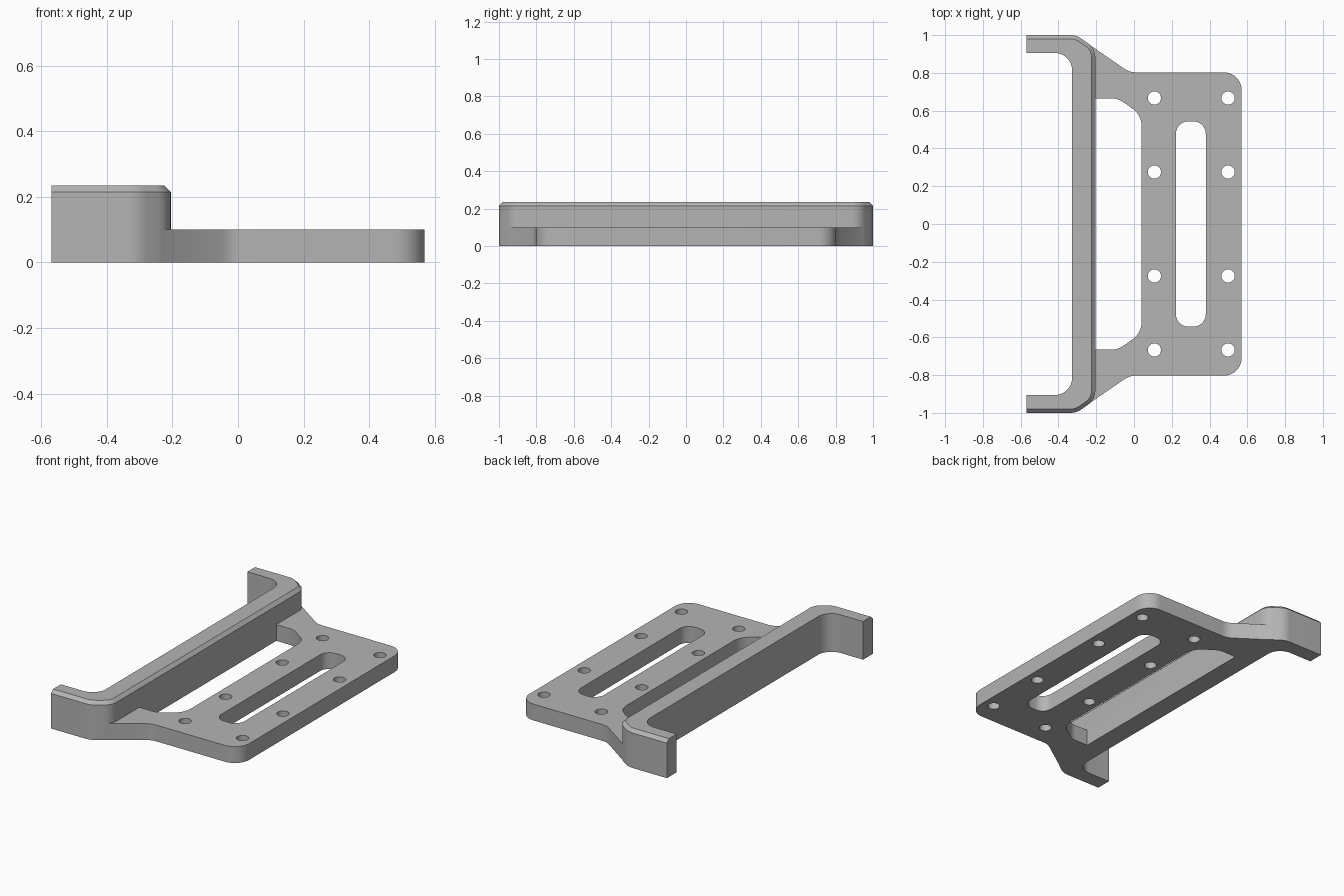
import bpy, bmesh, math
from mathutils import Vector

if "Cube" in bpy.data.objects:
    bpy.data.objects.remove(bpy.data.objects["Cube"], do_unlink=True)

RAIL_H, PLATE_H, CHAMFER = 0.235, 0.1, 0.02

grey = bpy.data.materials.new("plain grey")
grey.use_nodes = True
colour = (0.46, 0.46, 0.46, 1)
grey.diffuse_color = colour
grey.node_tree.nodes["Principled BSDF"].inputs["Base Color"].default_value = colour


def rounded(corners, steps=10):
    """Closed outline with each (x, y, radius) corner turned into an arc."""
    out = []
    n = len(corners)
    for i, (x, y, r) in enumerate(corners):
        p = Vector((x, y))
        if r == 0:
            out.append(p)
            continue
        a = (Vector(corners[i - 1][:2]) - p).normalized()
        b = (Vector(corners[(i + 1) % n][:2]) - p).normalized()
        half = a.angle(b) / 2
        centre = p + (a + b).normalized() * r / math.sin(half)
        start = p + a * r / math.tan(half) - centre
        end = p + b * r / math.tan(half) - centre
        sweep = math.pi - 2 * half
        for k in range(steps + 1):
            t = k / steps
            out.append(centre + (start * math.sin((1 - t) * sweep)
                                 + end * math.sin(t * sweep)) / math.sin(sweep))
    return out


def mirrored(half):
    return half + [(x, -y, r) for x, y, r in reversed(half)]


def add_prism(bm, outline, z0, z1):
    face = bm.faces.new([bm.verts.new((p.x, p.y, z0)) for p in outline])
    grown = bmesh.ops.extrude_face_region(bm, geom=[face])
    verts = [v for v in grown["geom"] if isinstance(v, bmesh.types.BMVert)]
    bmesh.ops.translate(bm, vec=(0, 0, z1 - z0), verts=verts)


def make_object(name, bm):
    bmesh.ops.recalc_face_normals(bm, faces=bm.faces[:])
    mesh = bpy.data.meshes.new(name)
    bm.to_mesh(mesh)
    bm.free()
    mesh.materials.append(grey)
    obj = bpy.data.objects.new(name, mesh)
    bpy.context.collection.objects.link(obj)
    return obj


def combine(target, other, operation):
    mod = target.modifiers.new(operation.title(), "BOOLEAN")
    mod.operation, mod.solver, mod.object = operation, "EXACT", other
    bpy.context.view_layer.objects.active = target
    bpy.ops.object.modifier_apply(modifier=mod.name)
    bpy.data.objects.remove(other, do_unlink=True)


# Tall C-shaped rail, chamfered along its outer top edge
bm = bmesh.new()
rail_half = [(-0.205, 0.93, 0.09), (-0.305, 1, 0.1), (-0.57, 1, 0),
             (-0.57, 0.905, 0), (-0.328, 0.905, 0.09)]
add_prism(bm, rounded(mirrored(rail_half)), 0, RAIL_H)
outer_edges = []
for e in bm.edges:
    mid = (e.verts[0].co + e.verts[1].co) / 2
    on_top = min(v.co.z for v in e.verts) > RAIL_H - 0.001
    if on_top and mid.x > -0.56 and (mid.x > -0.3 or abs(mid.y) > 0.93):
        outer_edges.append(e)
bmesh.ops.bevel(bm, geom=outer_edges, offset=CHAMFER, segments=1,
                affect="EDGES", clamp_overlap=False)
bracket = make_object("mounting_bracket", bm)

# Flat plate with two arms that run into the rail
bm = bmesh.new()
plate_half = [(0.57, 0.803, 0.095), (-0.024, 0.803, 0.1), (-0.26, 0.966, 0),
              (-0.26, 0.665, 0), (-0.085, 0.665, 0.1), (0.04, 0.577, 0.11)]
add_prism(bm, rounded(mirrored(plate_half)), 0, PLATE_H)
plate = make_object("plate", bm)

# Long slot and eight screw holes
bm = bmesh.new()
add_prism(bm, rounded(mirrored([(0.38, 0.543, 0.065), (0.222, 0.543, 0.065)])), -0.1, 0.2)
for x in (0.108, 0.498):
    for y in (-0.667, -0.275, 0.275, 0.667):
        ring = [Vector((x + 0.035 * math.cos(a), y + 0.035 * math.sin(a)))
                for a in (math.tau * k / 32 for k in range(32))]
        add_prism(bm, ring, -0.1, 0.2)
cutter = make_object("hole_cutter", bm)
cutter.hide_render = True

combine(plate, cutter, "DIFFERENCE")
combine(bracket, plate, "UNION")

# Smooth the rounded corners, keep the edges sharp
bpy.ops.object.select_all(action="DESELECT")
bracket.select_set(True)
bpy.context.view_layer.objects.active = bracket
bpy.ops.object.shade_smooth_by_angle(angle=math.radians(25))
